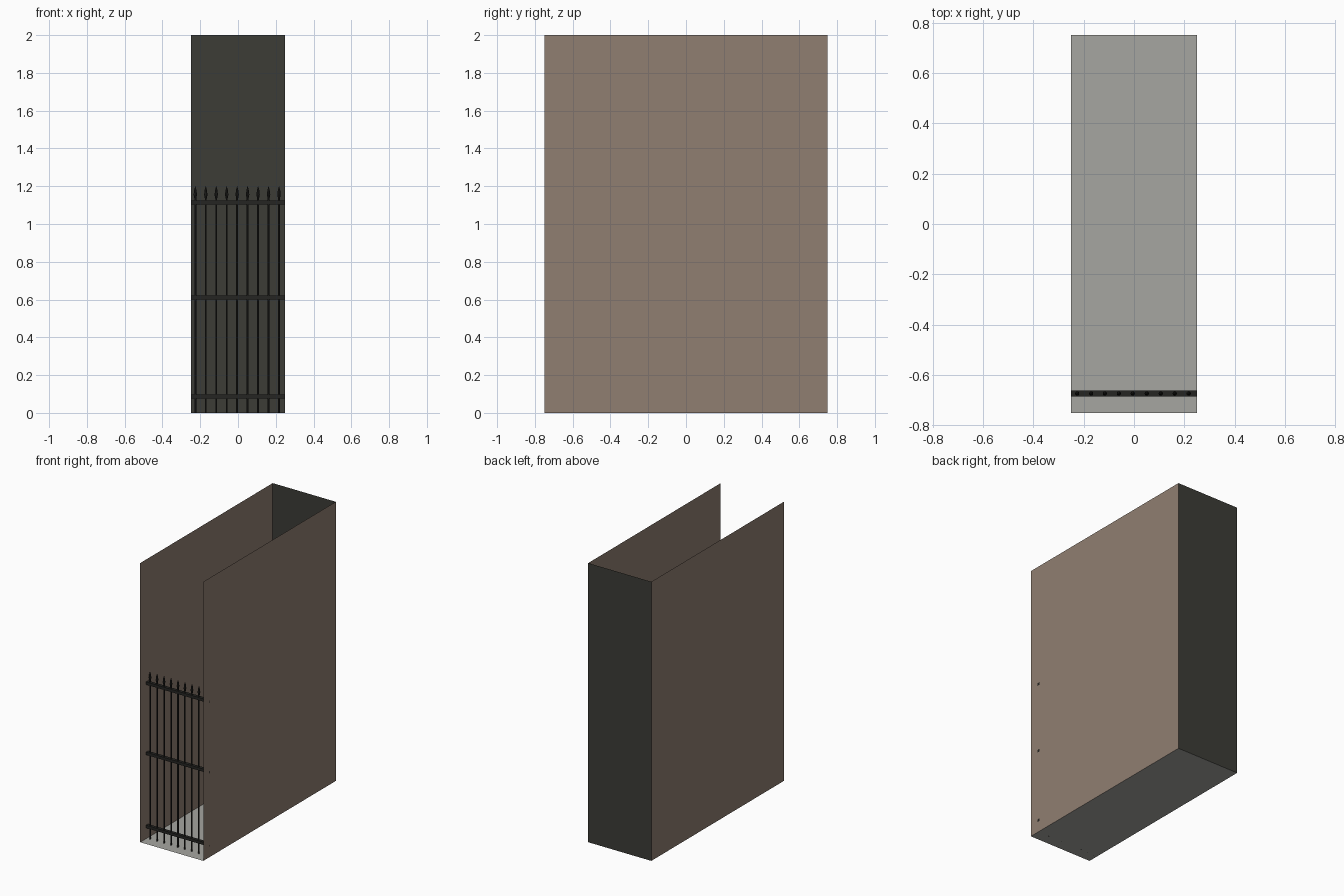
import bpy, bmesh, math
from mathutils import Matrix, Vector

if "Cube" in bpy.data.objects:
    bpy.data.objects.remove(bpy.data.objects["Cube"])


def material(name, rgb):
    m = bpy.data.materials.new(name)
    m.diffuse_color = (*rgb, 1)
    m.use_nodes = True
    m.node_tree.nodes["Principled BSDF"].inputs["Base Color"].default_value = m.diffuse_color
    return m


BRICK = material("brown wall", (0.28, 0.21, 0.165))
DARK = material("dark back wall", (0.045, 0.045, 0.037))
STONE = material("grey paving", (0.38, 0.38, 0.355))
IRON = material("black iron", (0.018, 0.018, 0.016))

W, D, H = 0.25, 0.75, 2.0   # half width, half depth, height
GATE_Y = -0.673


def finish(name, bm, mat):
    me = bpy.data.meshes.new(name)
    bm.to_mesh(me)
    bm.free()
    me.materials.append(mat)
    ob = bpy.data.objects.new(name, me)
    bpy.context.collection.objects.link(ob)
    return ob


def panel(name, origin, u, v, mat):
    """Single flat sheet spanned by u and v."""
    bm = bmesh.new()
    o, u, v = Vector(origin), Vector(u), Vector(v)
    bm.faces.new([bm.verts.new(p) for p in (o, o + u, o + u + v, o + v)])
    return finish(name, bm, mat)


# Alley shell: floor, two side walls and the end wall
panel("floor", (-W, -D, 0), (2 * W, 0, 0), (0, 2 * D, 0), STONE)
panel("right_wall", (W, -D, 0), (0, 2 * D, 0), (0, 0, H), BRICK)
panel("left_wall", (-W, D, 0), (0, -2 * D, 0), (0, 0, H), BRICK)
panel("back_wall", (W, D, 0), (-2 * W, 0, 0), (0, 0, H), DARK)

# Gate rails
for i, z in enumerate((0.087, 0.611, 1.114)):
    bm = bmesh.new()
    bmesh.ops.create_cube(bm, size=1, matrix=Matrix.Translation((0, GATE_Y, z))
                          @ Matrix.Diagonal((2 * W, 0.023, 0.02, 1)))
    finish(f"gate_rail_{i + 1}", bm, IRON)


def lathe(name, x, profile, sides, mat):
    """Upright turned part from (radius, height) pairs."""
    bm = bmesh.new()
    rings = []
    for r, z in profile:
        rings.append([bm.verts.new((x + r * math.cos(a), GATE_Y + r * math.sin(a), z))
                      for a in (2 * math.pi * k / sides for k in range(sides))])
    for lo, hi in zip(rings, rings[1:]):
        for k in range(sides):
            n = (k + 1) % sides
            bm.faces.new((lo[k], lo[n], hi[n], hi[k]))
    bm.faces.new(rings[0][::-1])
    bm.faces.new(rings[-1])
    return finish(name, bm, mat)


# Gate bars with spear heads
SPEAR = [(0.005, 0), (0.005, 1.135), (0.009, 1.155), (0.006, 1.18), (0.0006, 1.2)]
for i in range(9):
    lathe(f"gate_bar_{i + 1}", -0.226 + 0.0554 * i, SPEAR, 8, IRON)
